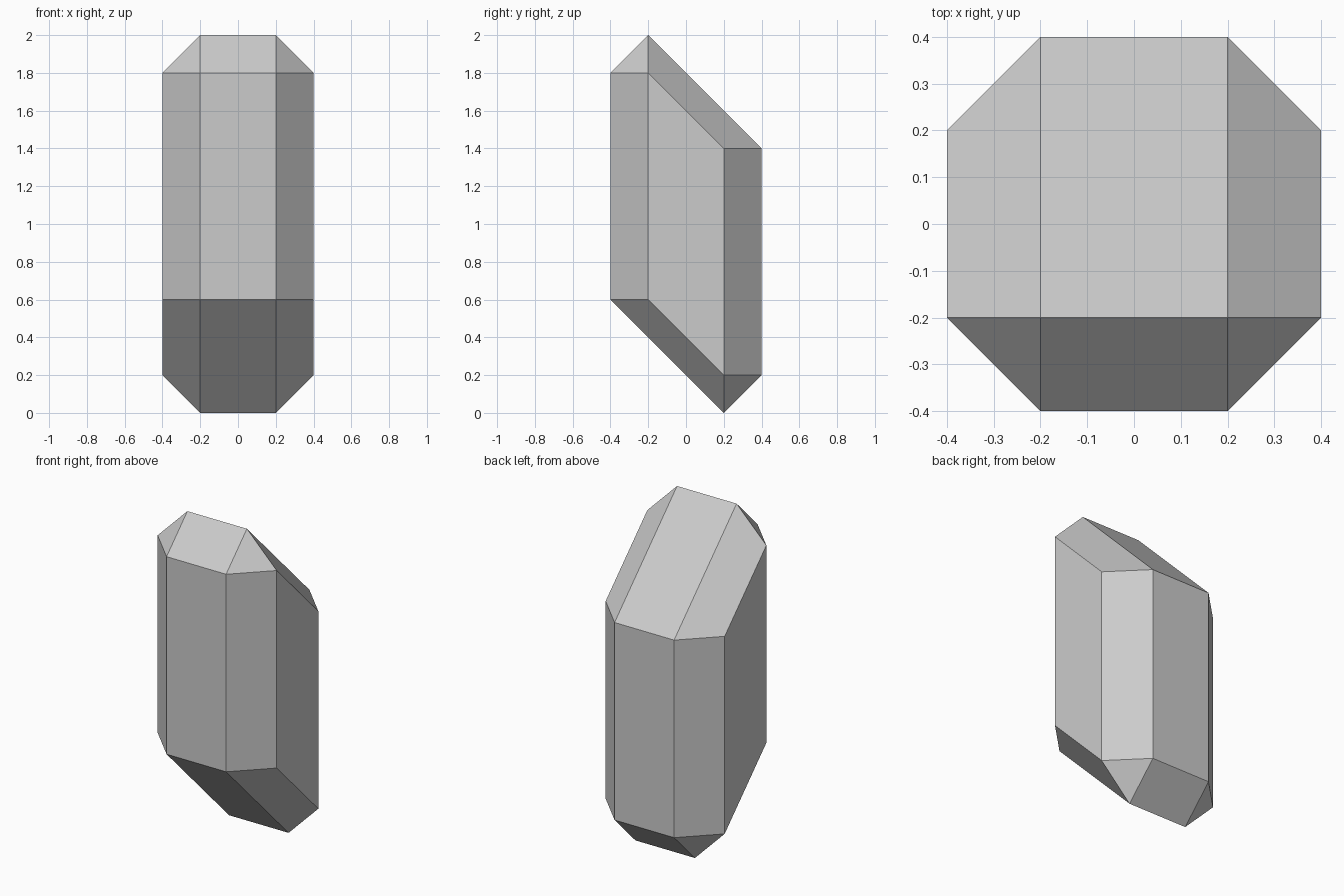
import bpy, bmesh, math

if "Cube" in bpy.data.objects:
    bpy.data.objects.remove(bpy.data.objects["Cube"])

# Crystal: octagonal shaft with slanted, bevelled ends.
# Upper rim points (x, y, z) on the +x side; the lower end is the upper one
# turned half a revolution about the x axis through z = 1.
upper = [(0.2, -0.2, 2.0), (0.2, -0.4, 1.8), (0.4, -0.2, 1.8),
         (0.4, 0.2, 1.4), (0.2, 0.4, 1.4)]

bm = bmesh.new()
for x, y, z in upper:
    for side in (1, -1):
        bm.verts.new((side * x, y, z))
        bm.verts.new((side * x, -y, 2 - z))
bmesh.ops.convex_hull(bm, input=bm.verts[:])

# Merge hull triangles into flat facets
bmesh.ops.dissolve_limit(bm, angle_limit=math.radians(1),
                         verts=bm.verts[:], edges=bm.edges[:])
bmesh.ops.recalc_face_normals(bm, faces=bm.faces[:])

mesh = bpy.data.meshes.new("crystal")
bm.to_mesh(mesh)
bm.free()
crystal = bpy.data.objects.new("crystal", mesh)
bpy.context.collection.objects.link(crystal)
